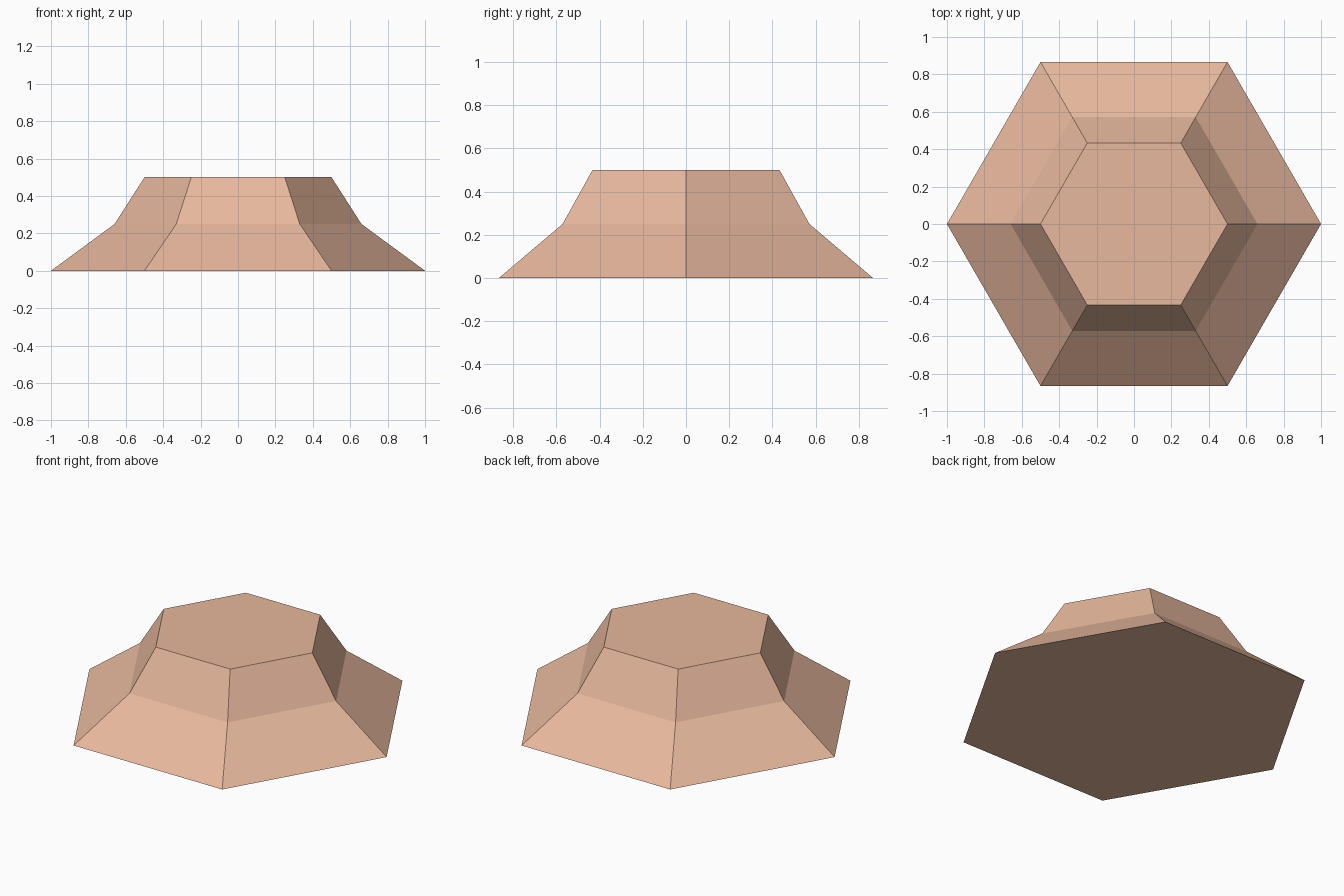
import bpy, bmesh
from math import cos, sin, pi

if "Cube" in bpy.data.objects:
    bpy.data.objects.remove(bpy.data.objects["Cube"])

SIDES = 6
PROFILE = [(1.0, 0.0), (0.66, 0.25), (0.5, 0.5)]  # radius, height

# Stepped hexagonal mound: stacked rings joined by flat side faces
bm = bmesh.new()
rings = [[bm.verts.new((r * cos(2 * pi * i / SIDES), r * sin(2 * pi * i / SIDES), z))
          for i in range(SIDES)] for r, z in PROFILE]
for low, high in zip(rings, rings[1:]):
    for i in range(SIDES):
        j = (i + 1) % SIDES
        bm.faces.new((low[i], low[j], high[j], high[i]))

# Flat base and top
bm.faces.new(rings[0][::-1])
bm.faces.new(rings[-1])

mesh = bpy.data.meshes.new("hexagonal_mound")
bm.to_mesh(mesh)
bm.free()
mound = bpy.data.objects.new("hexagonal_mound", mesh)
bpy.context.collection.objects.link(mound)

# Tan clay colour
clay = bpy.data.materials.new("clay")
clay.diffuse_color = (0.8, 0.48, 0.34, 1)
clay.use_nodes = True
clay.node_tree.nodes["Principled BSDF"].inputs["Base Color"].default_value = clay.diffuse_color
mesh.materials.append(clay)
